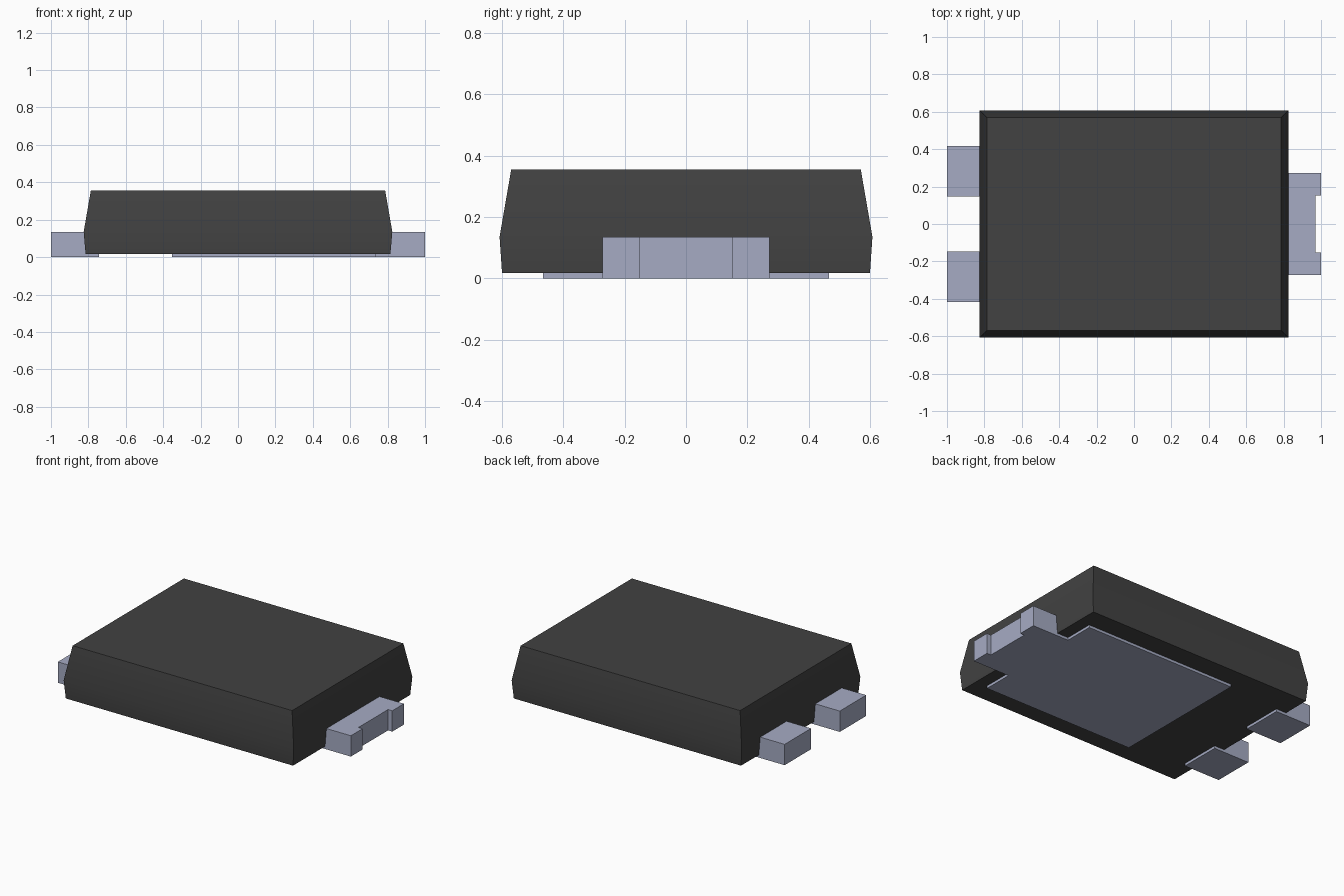
import bpy
import bmesh
import math

cube = bpy.data.objects.get("Cube")
if cube:
    bpy.data.objects.remove(cube, do_unlink=True)


def make_material(name, rgb):
    mat = bpy.data.materials.new(name)
    mat.use_nodes = True
    colour = (*rgb, 1.0)
    mat.diffuse_color = colour
    mat.node_tree.nodes["Principled BSDF"].inputs["Base Color"].default_value = colour
    return mat


plastic = make_material("dark plastic", (0.054, 0.054, 0.054))
metal = make_material("tinned metal", (0.38, 0.41, 0.55))


def finish(name, bm, mat):
    bmesh.ops.recalc_face_normals(bm, faces=bm.faces)
    mesh = bpy.data.meshes.new(name)
    bm.to_mesh(mesh)
    bm.free()
    mesh.materials.append(mat)
    obj = bpy.data.objects.new(name, mesh)
    bpy.context.collection.objects.link(obj)
    return obj


def prism(name, outline, z0, z1, mat):
    """Extrude a flat outline upwards from z0 to z1."""
    bm = bmesh.new()
    face = bm.faces.new([bm.verts.new((x, y, z0)) for x, y in outline])
    top = bmesh.ops.extrude_face_region(bm, geom=[face])["geom"]
    verts = [v for v in top if isinstance(v, bmesh.types.BMVert)]
    bmesh.ops.translate(bm, verts=verts, vec=(0, 0, z1 - z0))
    return finish(name, bm, mat)


def rectangle(x0, x1, y0, y1):
    return [(x0, y0), (x1, y0), (x1, y1), (x0, y1)]


# Moulded body: rectangular rings (half x, half y, z), widest at the parting line
bm = bmesh.new()
rings = []
for hx, hy, z in [(0.815, 0.60, 0.017), (0.825, 0.608, 0.135), (0.787, 0.57, 0.355)]:
    rings.append([bm.verts.new((x, y, z)) for x, y in rectangle(-hx, hx, -hy, hy)])
for low, high in zip(rings, rings[1:]):
    for i in range(4):
        j = (i + 1) % 4
        bm.faces.new((low[i], low[j], high[j], high[i]))
bm.faces.new(rings[0])
bm.faces.new(rings[-1])
body = finish("body", bm, plastic)
bpy.context.view_layer.objects.active = body
body.select_set(True)
bpy.ops.object.shade_smooth_by_angle(angle=math.radians(30))
body.select_set(False)

# Two block leads on the -x end
for name, side in [("front_lead", -1), ("back_lead", 1)]:
    y0, y1 = sorted((side * 0.147, side * 0.418))
    prism(name, rectangle(-1.0, -0.742, y0, y1), 0.0, 0.135, metal)

# Thin pad under the body
prism("thermal_pad", rectangle(-0.352, 0.735, -0.467, 0.467), 0.0, 0.03, metal)

# Notched tab on the +x end
prism("notched_tab", [(0.735, -0.272), (1.0, -0.272), (1.0, -0.152), (0.97, -0.152),
                      (0.97, 0.152), (1.0, 0.152), (1.0, 0.272), (0.735, 0.272)],
      0.0, 0.135, metal)
